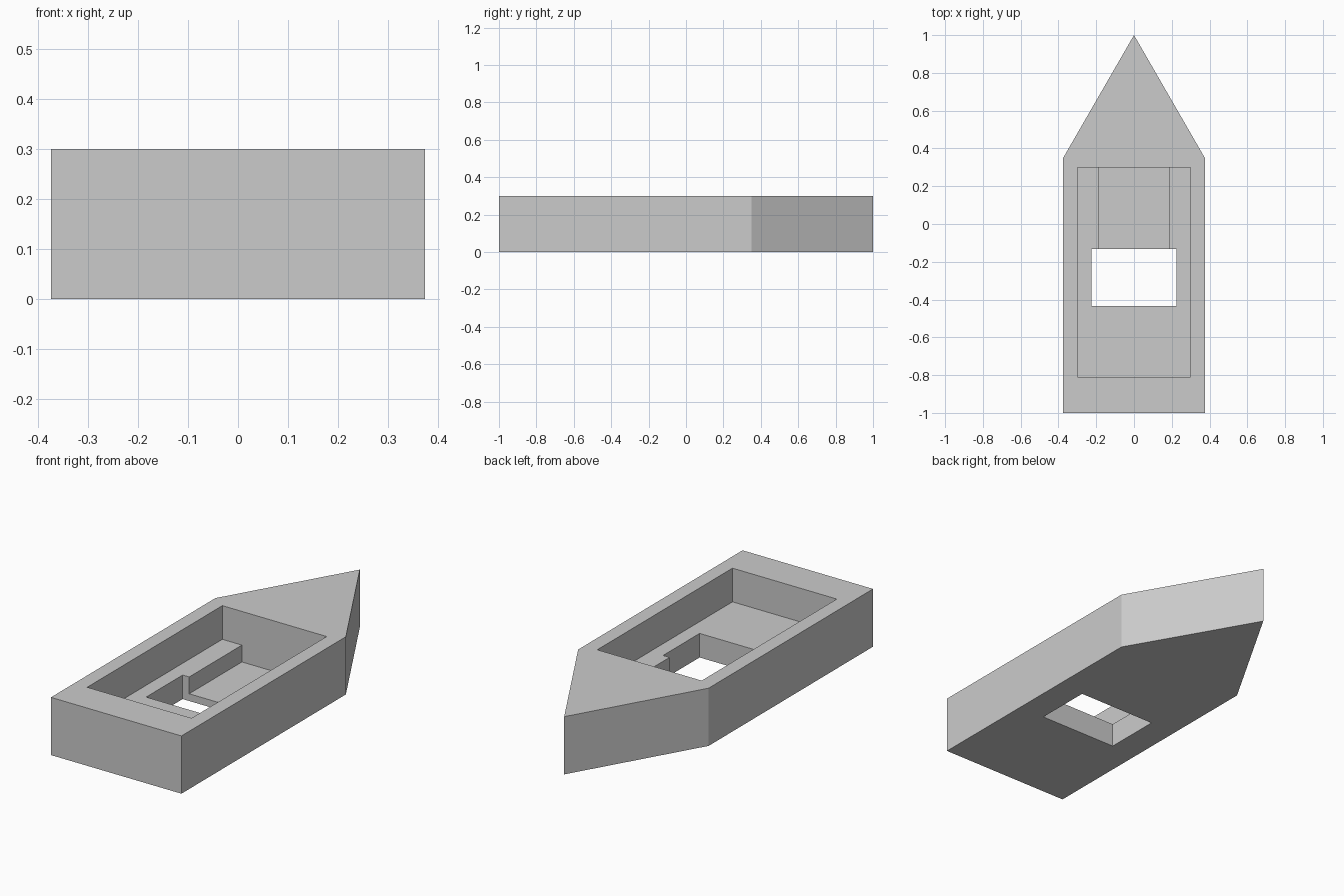
import bpy
import bmesh

cube = bpy.data.objects.get("Cube")
if cube:
    bpy.data.objects.remove(cube, do_unlink=True)

gray = bpy.data.materials.new("light_gray")
gray.use_nodes = True
colour = (0.6, 0.6, 0.6, 1)
gray.diffuse_color = colour
gray.node_tree.nodes["Principled BSDF"].inputs["Base Color"].default_value = colour


def prism(name, outline, bottom, top):
    """Extrude a flat outline upwards into a closed solid."""
    bm = bmesh.new()
    face = bm.faces.new([bm.verts.new((x, y, bottom)) for x, y in outline])
    grown = bmesh.ops.extrude_face_region(bm, geom=[face], use_keep_orig=True)
    verts = [v for v in grown["geom"] if isinstance(v, bmesh.types.BMVert)]
    bmesh.ops.translate(bm, verts=verts, vec=(0, 0, top - bottom))
    bmesh.ops.recalc_face_normals(bm, faces=bm.faces)
    mesh = bpy.data.meshes.new(name)
    bm.to_mesh(mesh)
    bm.free()
    mesh.materials.append(gray)
    obj = bpy.data.objects.new(name, mesh)
    bpy.context.collection.objects.link(obj)
    return obj


def rectangle(half_width, front, back):
    return [(-half_width, front), (half_width, front),
            (half_width, back), (-half_width, back)]


def cut(target, name, outline, bottom, top):
    """Subtract a prism from the target, then discard the cutter."""
    cutter = prism(name, outline, bottom, top)
    cutter.hide_render = True
    mod = target.modifiers.new(name, 'BOOLEAN')
    mod.operation = 'DIFFERENCE'
    mod.solver = 'EXACT'
    mod.object = cutter
    bpy.context.view_layer.objects.active = target
    bpy.ops.object.modifier_apply(modifier=name)
    bpy.data.objects.remove(cutter, do_unlink=True)


# Pointed hull block
hull = prism("hull", [(-0.375, -1), (0.375, -1), (0.375, 0.35),
                      (0, 1), (-0.375, 0.35)], 0, 0.3)

# Open well, lower channel and through hole
cut(hull, "well", rectangle(0.3, -0.81, 0.3), 0.125, 0.4)
cut(hull, "channel", rectangle(0.1875, -0.25, 0.3), 0.0375, 0.2)
cut(hull, "floor_hole", rectangle(0.225, -0.433, -0.133), -0.1, 0.2)
